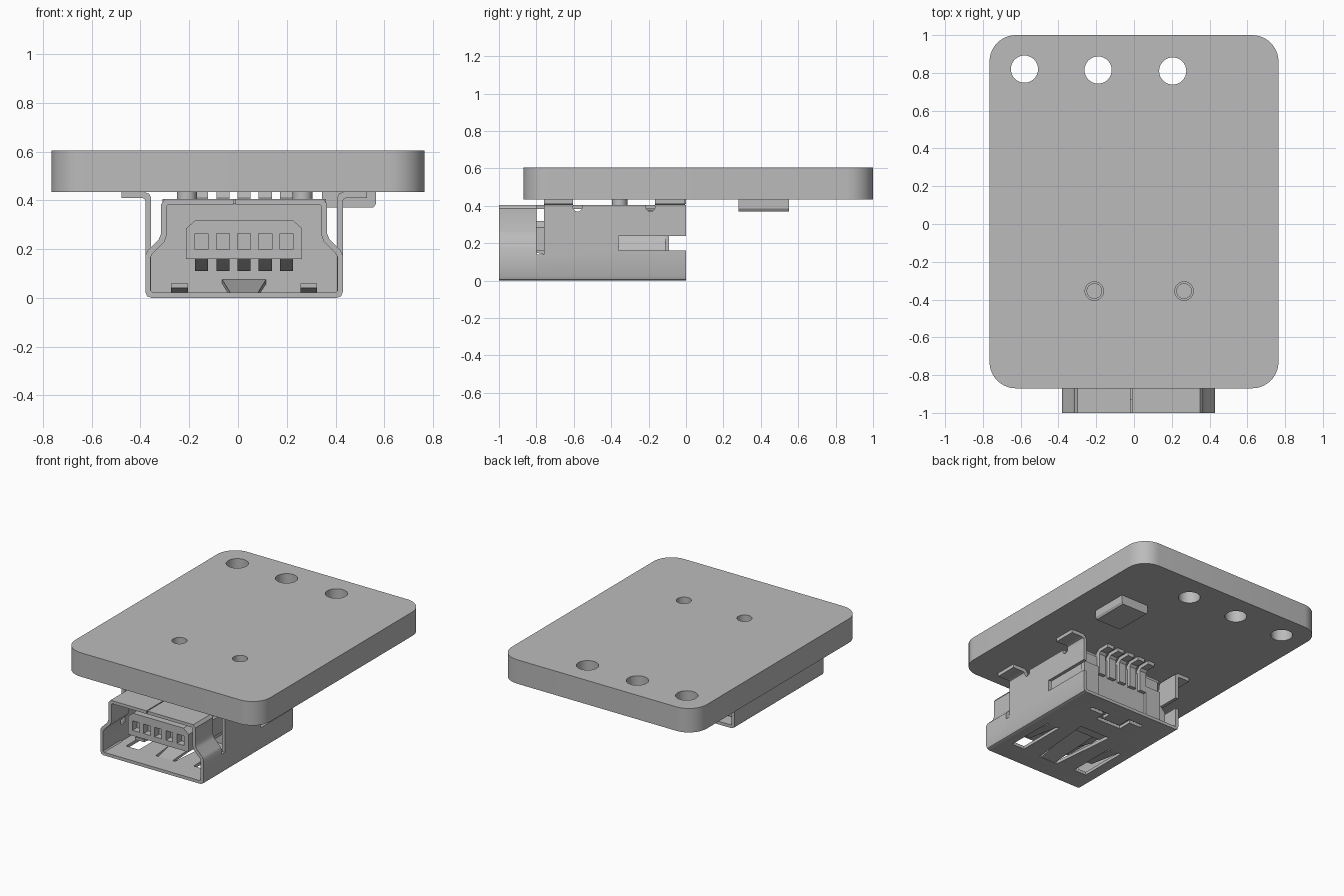
import bpy, bmesh, math
from mathutils import Vector

cube = bpy.data.objects.get("Cube")
if cube:
    bpy.data.objects.remove(cube, do_unlink=True)

grey = bpy.data.materials.new("plain grey")
grey.use_nodes = True
colour = (0.5, 0.5, 0.5, 1)
grey.diffuse_color = colour
grey.node_tree.nodes["Principled BSDF"].inputs["Base Color"].default_value = colour

CX = 0.025                                   # connector centre line
PIN_X = [CX + 0.087 * i for i in range(-2, 3)]
PLACE = {"x": lambda p, d: (d, p[0], p[1]),
         "y": lambda p, d: (p[0], d, p[1]),
         "z": lambda p, d: (p[0], p[1], d)}


def prism(name, pts, axis, a, b, slope=None):
    """Extrude a 2D outline along an axis; slope lifts z along y."""
    bm = bmesh.new()
    put = PLACE[axis]
    low = [bm.verts.new(put(p, a)) for p in pts]
    high = [bm.verts.new(put(p, b)) for p in pts]
    bm.faces.new(low)
    bm.faces.new(high)
    n = len(pts)
    for i in range(n):
        j = (i + 1) % n
        bm.faces.new((low[i], low[j], high[j], high[i]))
    if slope:
        root, k = slope
        for v in bm.verts:
            v.co.z += k * (v.co.y - root)
    bmesh.ops.recalc_face_normals(bm, faces=bm.faces)
    me = bpy.data.meshes.new(name)
    bm.to_mesh(me)
    bm.free()
    me.materials.append(grey)
    ob = bpy.data.objects.new(name, me)
    bpy.context.collection.objects.link(ob)
    return ob


def box(name, x, y, z, slope=None):
    pts = [(x[0], y[0]), (x[1], y[0]), (x[1], y[1]), (x[0], y[1])]
    return prism(name, pts, "z", z[0], z[1], slope)


def arc(cx, cy, r, start, end, n):
    return [(cx + r * math.cos(math.radians(start + (end - start) * i / n)),
             cy + r * math.sin(math.radians(start + (end - start) * i / n)))
            for i in range(n + 1)]


def rod(name, c, r, axis, a, b, n=32):
    return prism(name, arc(c[0], c[1], r, 0, 360, n)[:-1], axis, a, b)


def select(ob):
    bpy.ops.object.select_all(action="DESELECT")
    ob.select_set(True)
    bpy.context.view_layer.objects.active = ob


def cut(ob, cutters):
    select(ob)
    for c in cutters:
        c.hide_render = True
        mod = ob.modifiers.new("cut", "BOOLEAN")
        mod.operation = "DIFFERENCE"
        mod.solver = "EXACT"
        mod.object = c
        bpy.ops.object.modifier_apply(modifier=mod.name)
        bpy.data.objects.remove(c, do_unlink=True)


def mirrored(half):
    """Close a right-hand outline of (half width, z) about the centre line."""
    return [(CX + w, z) for w, z in half] + [(CX - w, z) for w, z in reversed(half)]


# Circuit board with three mounting holes and two peg holes
W, R = 0.765, 0.14
outline = (arc(W - R, 1 - R, R, 0, 90, 10) + arc(R - W, 1 - R, R, 90, 180, 10)
           + arc(R - W, R - 0.87, R, 180, 270, 10) + arc(W - R, R - 0.87, R, 270, 360, 10))
board = prism("circuit_board", outline, "z", 0.435, 0.605)
PEGS = [(-0.21, -0.355), (0.265, -0.355)]
holes = [(-0.58, 0.82, 0.072), (-0.19, 0.815, 0.072), (0.205, 0.81, 0.072)]
holes += [(x, y, 0.049) for x, y in PEGS]
cut(board, [rod("hole_cutter", (x, y), r, "z", 0.3, 0.7) for x, y, r in holes])
for p in PEGS:
    rod("locating_peg", p, 0.041, "z", 0.38, 0.5)

# Chip under the board
chip = prism("chip", [(0.345, 0.435), (0.345, 0.385), (0.355, 0.37), (0.555, 0.37),
                      (0.565, 0.385), (0.565, 0.435)], "y", 0.28, 0.55)

# Metal shell: necked front tube
OUTER = mirrored([(0.38, 0), (0.398, 0.007), (0.405, 0.025), (0.405, 0.175), (0.395, 0.195),
                  (0.35, 0.24), (0.34, 0.265), (0.34, 0.385), (0.325, 0.405)])
INNER = mirrored([(0.375, 0.022), (0.383, 0.03), (0.383, 0.168), (0.375, 0.182),
                  (0.327, 0.23), (0.318, 0.255), (0.318, 0.375), (0.31, 0.383)])


def floor_cutters():
    """Openings stamped in the shell floor."""
    z = (-0.05, 0.05)
    cs = [box("slot_cutter", (CX + s * 0.265 - 0.05, CX + s * 0.265 + 0.05), (-0.84, -0.48), z)
          for s in (-1, 1)]
    cs.append(prism("spring_cutter", [(CX - 0.075, -0.85), (CX + 0.075, -0.85),
                                      (CX + 0.12, -0.37), (CX - 0.12, -0.37)], "z", *z))
    # stepped seam at the rear
    cs += [box("seam_cutter", x, y, z) for x, y in
           [((0.13, 0.25), (-0.16, -0.13)), ((0.1, 0.13), (-0.23, -0.13)),
            ((-0.04, 0.1), (-0.23, -0.2)), ((-0.07, -0.04), (-0.23, -0.1)),
            ((-0.16, -0.07), (-0.13, -0.1))]]
    return cs


tube = prism("shell_front", OUTER, "y", -1, -0.8)
cut(tube, [prism("bore_cutter", INNER, "y", -1.1, -0.7),
           box("top_seam_cutter", (-0.018, -0.011), (-1.1, -0.7), (0.37, 0.45))]
    + floor_cutters())

# Rear tray with straight side walls, relief notches and side slots
tray = prism("shell_rear", mirrored([(0.38, 0), (0.398, 0.007), (0.405, 0.025), (0.405, 0.405)])
             , "y", -0.8, 0)
wide = (-0.6, 0.6)
cut(tray, [box("inside_cutter", (CX - 0.381, CX + 0.381), (-0.9, 0.1), (0.022, 0.5)),
           box("slit_cutter", wide, (-0.9, -0.76), (0.14, 0.5)),
           box("side_slot_cutter", wide, (-0.36, 0.1), (0.16, 0.24))]
    + [rod("relief_cutter", (y, 0.393), 0.024, "x", -0.6, 0.6, 20) for y in (-0.58, -0.19)]
    + floor_cutters())
box("shell_top", (CX - 0.335, CX + 0.335), (-0.8, -0.12), (0.384, 0.405))

# Solder feet bent outward from the walls
for s in (-1, 1):
    foot = [(0, 0.38), (0, 0.398), (0.004, 0.406), (0.013, 0.41), (0.098, 0.41), (0.098, 0.435),
            (0.005, 0.435), (-0.015, 0.427), (-0.024, 0.41), (-0.024, 0.38)]
    pts = [(CX + s * (0.405 + x), z) for x, z in foot]
    for a, b in ((-0.76, -0.605), (-0.165, -0.005)):
        prism("solder_foot", pts, "y", a, b)
    # Springs bent up from the floor slots
    x = CX + s * 0.265
    box("side_spring", (x - 0.034, x + 0.034), (-0.76, -0.47), (0.002, 0.02), (-0.48, -0.14))
    # Plastic ledge beside the pins
    box("housing_ledge", (x - 0.06, x + 0.06), (-0.12, -0.09), (0.03, 0.3))

prism("centre_spring", [(CX - 0.055, -0.86), (CX + 0.055, -0.86), (CX + 0.095, -0.4),
                        (CX - 0.095, -0.4)], "z", 0.002, 0.02, (-0.85, 0.14))

# Plastic housing and tongue
prism("housing", INNER, "y", -0.46, -0.11)
tongue = prism("plastic_tongue", mirrored([(0.238, 0.16), (0.238, 0.285), (0.198, 0.32)]),
               "y", -0.93, -0.45)
cut(tongue, [box("contact_cutter", (x - 0.027, x + 0.027), (-1, -0.88), (0.198, 0.265))
             for x in PIN_X])

# Five contacts in front and five soldered pins behind
for x in PIN_X:
    prism("contact", [(-0.88, 0.17), (-0.64, 0.11), (-0.46, 0.11), (-0.46, 0.13),
                      (-0.64, 0.13), (-0.8, 0.17)], "x", x - 0.027, x + 0.027)
    prism("pin", [(-0.12, 0.25), (-0.085, 0.25), (-0.085, 0.395), (-0.07, 0.41), (0, 0.41),
                  (0, 0.435), (-0.09, 0.435), (-0.12, 0.41)], "x", x - 0.027, x + 0.027)

# Smooth rounded parts while keeping edges sharp
for ob in list(bpy.context.scene.objects):
    if ob.type == "MESH" and ob.data.materials and ob.data.materials[0] == grey:
        select(ob)
        bpy.ops.object.shade_smooth_by_angle(angle=math.radians(30))
